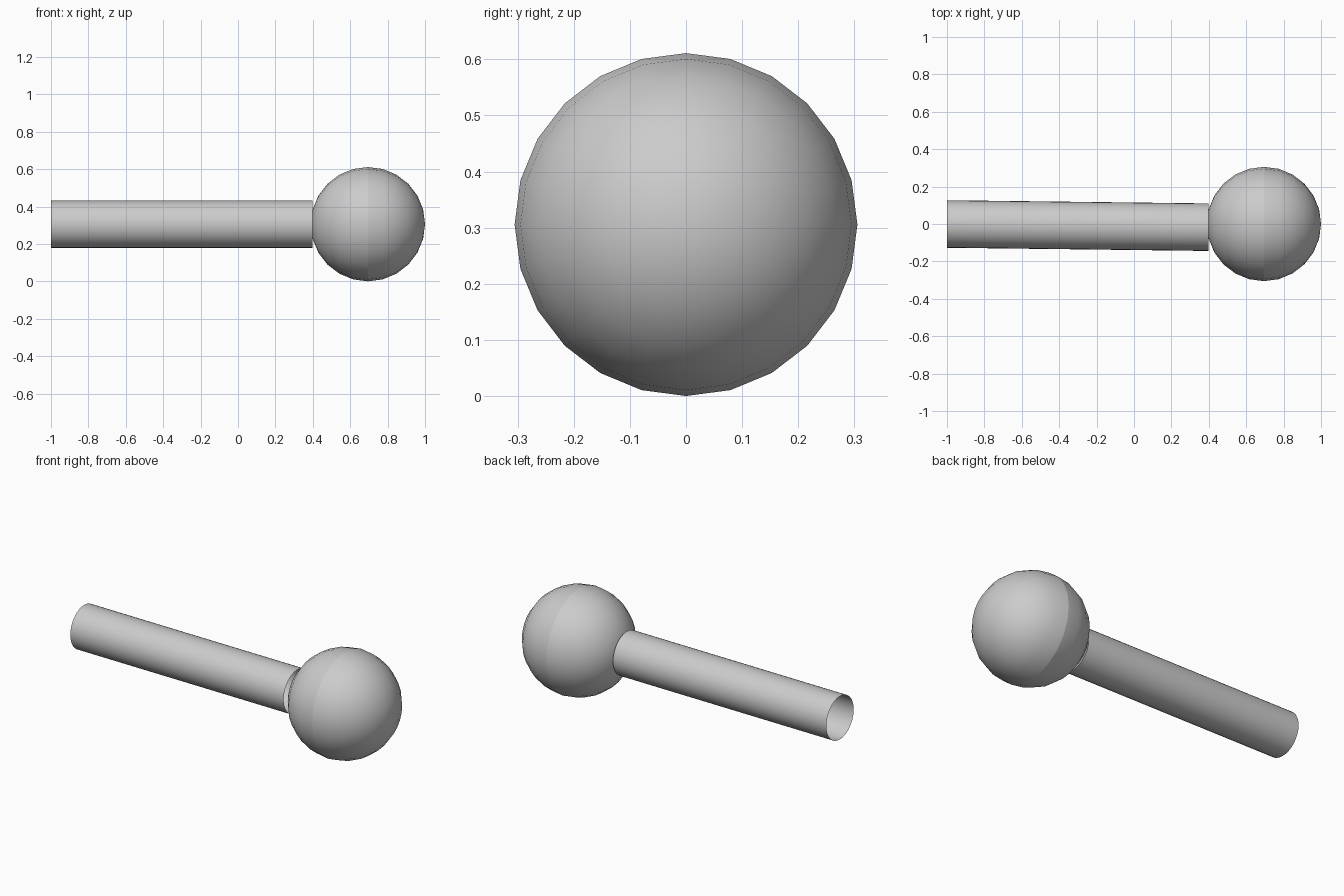
import bpy, bmesh
from math import sin, cos, pi

if "Cube" in bpy.data.objects:
    bpy.data.objects.remove(bpy.data.objects["Cube"])

R, CX, CZ = 0.3055, 0.6945, 0.3055      # ball radius and centre


def loft(name, rings, segs, tip=None):
    """Skin circular rings (x, y, radius) around the x axis; optional closing tip at x."""
    bm = bmesh.new()
    loops = [[bm.verts.new((x, y + r * cos(2 * pi * i / segs), CZ + r * sin(2 * pi * i / segs)))
              for i in range(segs)] for x, y, r in rings]
    for a, b in zip(loops, loops[1:]):
        for i in range(segs):
            j = (i + 1) % segs
            bm.faces.new((a[i], a[j], b[j], b[i]))
    if tip is not None:
        t = bm.verts.new((tip, rings[-1][1], CZ))
        for i in range(segs):
            bm.faces.new((loops[-1][i], loops[-1][(i + 1) % segs], t))
    # make every normal point away from the axis
    bm.normal_update()
    x0 = rings[0][0] if tip is not None else None
    for f in bm.faces:
        c = f.calc_center_median()
        c.z -= CZ
        c.x = c.x - x0 if x0 is not None else 0
        if f.normal.dot(c) < 0:
            f.normal_flip()
    for f in bm.faces:
        f.smooth = True
    me = bpy.data.meshes.new(name)
    bm.to_mesh(me)
    bm.free()
    ob = bpy.data.objects.new(name, me)
    bpy.context.collection.objects.link(ob)
    return ob


# Open tube handle, drifting slightly to -y toward the ball
loft("handle_tube", [(-1.0, 0, 0.127), (0.397, -0.017, 0.127)], 32)

# Ball made of two separate domes, leaving the shading seam at the equator
for name, side in (("ball_outer_dome", 1), ("ball_inner_dome", -1)):
    rings = [(CX + side * R * sin(k * pi / 12), 0, R * cos(k * pi / 12)) for k in range(6)]
    loft(name, rings, 24, tip=CX + side * R)
